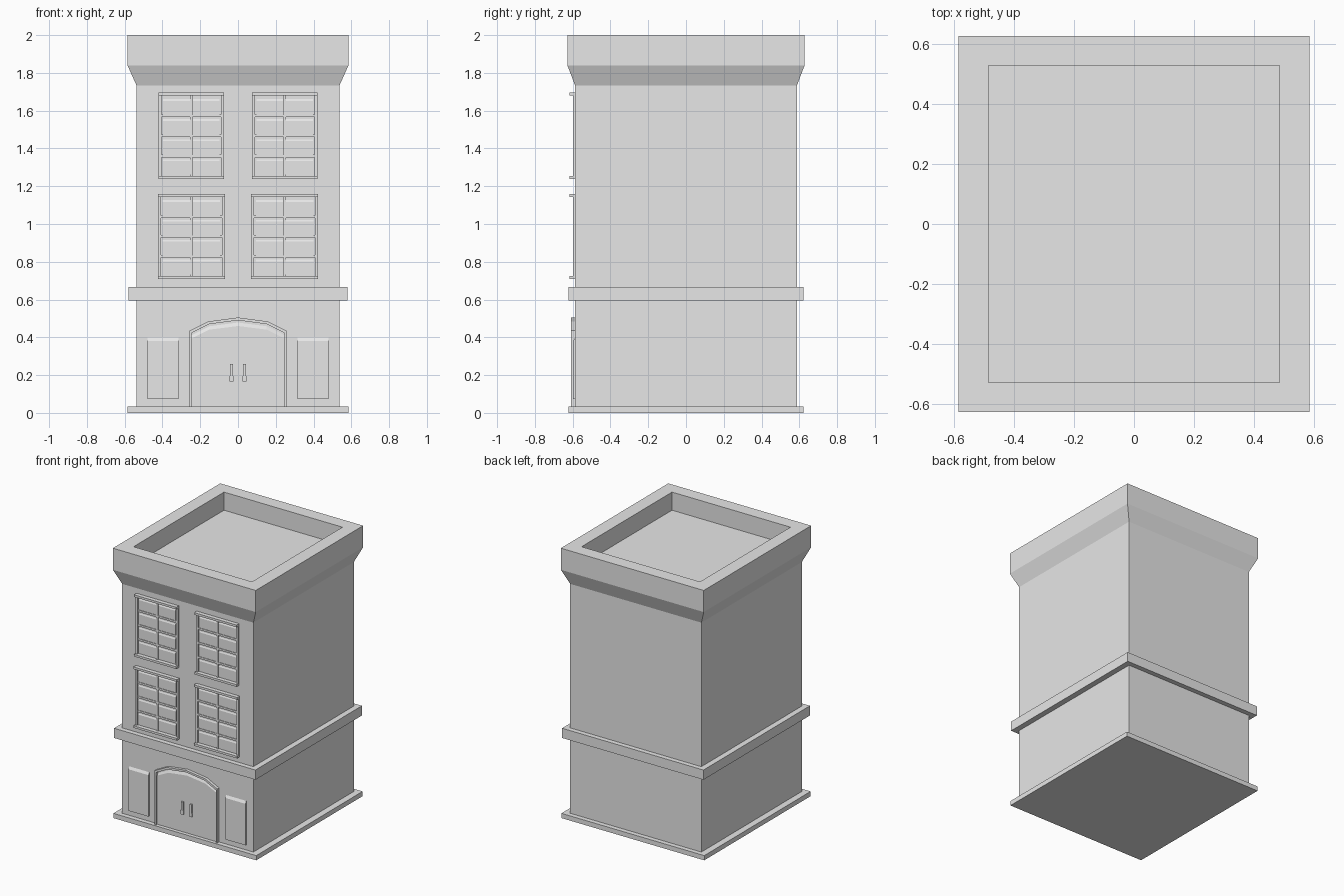
import bpy
import bmesh

cube = bpy.data.objects.get("Cube")
if cube:
    bpy.data.objects.remove(cube, do_unlink=True)

# One plain grey for the whole building
grey = bpy.data.materials.new("plain_grey")
grey.use_nodes = True
grey.diffuse_color = (0.8, 0.8, 0.8, 1)
grey.node_tree.nodes["Principled BSDF"].inputs["Base Color"].default_value = (0.8, 0.8, 0.8, 1)

HX, HY = 0.537, 0.587   # half size of the walls
WALL = -HY              # front wall plane


def finish(name, bm):
    bmesh.ops.recalc_face_normals(bm, faces=bm.faces)
    mesh = bpy.data.meshes.new(name)
    bm.to_mesh(mesh)
    bm.free()
    mesh.materials.append(grey)
    obj = bpy.data.objects.new(name, mesh)
    bpy.context.collection.objects.link(obj)
    return obj


def loft(name, loops):
    """Join successive loops of points and cap both ends."""
    bm = bmesh.new()
    rings = [[bm.verts.new(p) for p in loop] for loop in loops]
    n = len(rings[0])
    for a, b in zip(rings, rings[1:]):
        for i in range(n):
            j = (i + 1) % n
            bm.faces.new((a[i], a[j], b[j], b[i]))
    bm.faces.new(rings[0])
    bm.faces.new(rings[-1])
    return finish(name, bm)


def tiers(name, levels):
    """Stack of centred rectangles given as half x, half y, height."""
    return loft(name, [[(-x, -y, z), (x, -y, z), (x, y, z), (-x, y, z)]
                       for x, y, z in levels])


def panel(name, x0, x1, z0, z1, depth, slope=0.0):
    """Plate standing out from the front wall, its top edge sloped."""
    back = WALL + 0.005
    front = WALL - depth
    return loft(name, [
        [(x0, back, z0), (x1, back, z0), (x1, back, z1), (x0, back, z1)],
        [(x0, front, z0), (x1, front, z0), (x1, front, z1 - slope), (x0, front, z1 - slope)]])


# Main masses
tiers("walls", [(HX, HY, 0.01), (HX, HY, 1.75)])
tiers("base_plinth", [(0.585, 0.622, 0), (0.585, 0.622, 0.035)])
tiers("floor_band", [(0.579, 0.623, 0.595), (0.579, 0.623, 0.667)])
tiers("cornice_and_roof", [(HX, HY, 1.733), (0.585, 0.628, 1.84), (0.585, 0.628, 2),
                           (0.485, 0.529, 2), (0.485, 0.529, 1.866)])


# Windows: projecting head and sill, slim jambs, two by four panes
def window(name, cx, half, z0, z1):
    t = 0.016
    x0, x1 = cx - half, cx + half
    panel(name + "_head", x0, x1, z1 - t, z1, 0.03)
    panel(name + "_sill", x0, x1, z0, z0 + t, 0.03)
    panel(name + "_jamb_right", x0, x0 + t, z0, z1, 0.012)
    panel(name + "_jamb_left", x1 - t, x1, z0, z1, 0.012)
    panel(name + "_mullion", cx - 0.007, cx + 0.007, z0 + t, z1 - t, 0.008)
    step = (z1 - z0 - 2 * t) / 4
    for row in range(4):
        low = z0 + t + row * step
        if row:
            panel(f"{name}_bar_{row}", x0 + t, x1 - t, low - 0.007, low + 0.007, 0.008)
        for side, a, b in (("right", x0 + t, cx), ("left", cx, x1 - t)):
            panel(f"{name}_pane_{side}_{row}", a + 0.008, b - 0.008,
                  low + 0.007, low + step - 0.007, 0.004, 0.02)


for side, s in (("right", -1), ("left", 1)):
    window("upper_window_" + side, s * 0.247, 0.173, 1.238, 1.695)
    window("lower_window_" + side, s * 0.247, 0.177, 0.709, 1.16)
    # Side panels and door handles
    x = s * 0.397
    panel("side_panel_" + side, x - 0.082, x + 0.082, 0.073, 0.407, 0.01, 0.027)
    x = s * 0.035
    panel("door_handle_" + side, x - 0.008, x + 0.008, 0.19, 0.26, 0.018)
    panel("door_handle_foot_" + side, x - 0.011, x + 0.011, 0.167, 0.195, 0.018)


# Arched doorway
def arch(half, spring, rise, y):
    """Low segmented arch outline standing on the plinth."""
    steps = ((-1, 0), (-0.62, 0.7), (0, 1), (0.62, 0.7), (1, 0))
    top = [(half * u, y, spring + rise * v) for u, v in steps]
    return [(-half, y, 0.03)] + top + [(half, y, 0.03)]


def door_trim():
    bm = bmesh.new()
    loops = [arch(0.256, 0.435, 0.07, WALL + 0.005), arch(0.256, 0.435, 0.07, WALL - 0.022),
             arch(0.245, 0.423, 0.067, WALL - 0.022), arch(0.245, 0.423, 0.067, WALL + 0.005)]
    rings = [[bm.verts.new(p) for p in loop] for loop in loops]
    for a, b in zip(rings, rings[1:] + rings[:1]):
        for i in range(len(a) - 1):
            bm.faces.new((a[i], a[i + 1], b[i + 1], b[i]))
    finish("door_trim", bm)


door_trim()
loft("double_door", [arch(0.245, 0.423, 0.067, WALL + 0.005),
                     arch(0.245, 0.395, 0.065, WALL - 0.008)])
